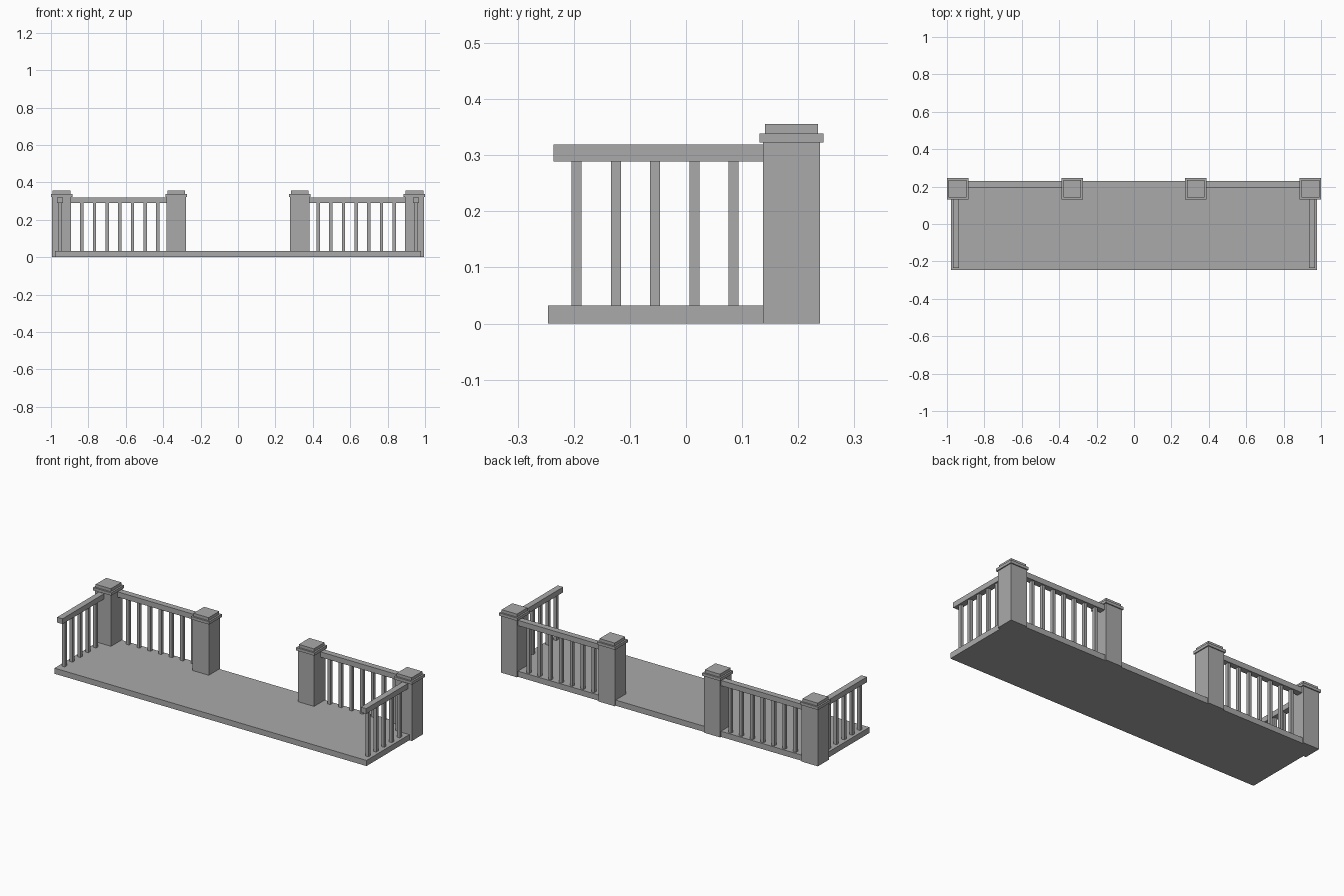
import bpy

cube = bpy.data.objects.get("Cube")
if cube:
    bpy.data.objects.remove(cube, do_unlink=True)

grey = bpy.data.materials.new("stone_grey")
grey.use_nodes = True
colour = (0.4, 0.4, 0.4, 1)
grey.diffuse_color = colour
grey.node_tree.nodes["Principled BSDF"].inputs["Base Color"].default_value = colour


def box(name, x, y, z):
    """Box from (low, high) extents on each axis."""
    bpy.ops.mesh.primitive_cube_add(size=1, location=[sum(e) / 2 for e in (x, y, z)])
    obj = bpy.context.object
    obj.name = name
    obj.scale = [e[1] - e[0] for e in (x, y, z)]
    bpy.ops.object.transform_apply(location=False, rotation=False, scale=True)
    obj.data.materials.append(grey)
    return obj


def around(centre, half):
    return centre - half, centre + half


FLOOR_TOP, RAIL_BOTTOM, RAIL_TOP = 0.032, 0.289, 0.319
POST_Y, OUTER_X, INNER_X = 0.188, 0.943, 0.33
RAIL_HALF, BAR_HALF = 0.017, 0.009
SIDE_X, BACK_Y = 0.952, 0.212


def post(name, x):
    """Square post with a two-step cap."""
    for part, half, z in (("shaft", 0.051, (0, 0.323)),
                          ("cap", 0.057, (0.323, 0.339)),
                          ("cap_top", 0.0475, (0.339, 0.356))):
        box(f"{name}_{part}", around(x, half), around(POST_Y, half), z)


# Floor slab
box("floor", (-0.978, 0.978), (-0.246, 0.231), (0, FLOOR_TOP))

for side, s in (("left", 1), ("right", -1)):
    # Posts at the corner and beside the opening
    post(f"{side}_corner_post", s * OUTER_X)
    post(f"{side}_inner_post", s * INNER_X)

    # Handrails
    box(f"{side}_side_rail", around(s * SIDE_X, RAIL_HALF), (-0.236, 0.14),
        (RAIL_BOTTOM, RAIL_TOP))
    box(f"{side}_back_rail", around(s * (OUTER_X + INNER_X) / 2, 0.257),
        around(BACK_Y, RAIL_HALF), (RAIL_BOTTOM, RAIL_TOP))

    # Balusters
    bar_z = (FLOOR_TOP, RAIL_BOTTOM)
    for i in range(5):
        box(f"{side}_side_baluster_{i + 1}", around(s * SIDE_X, BAR_HALF),
            around(-0.195 + 0.07 * i, BAR_HALF), bar_z)
    for i in range(7):
        box(f"{side}_back_baluster_{i + 1}", around(s * (0.429 + 0.0677 * i), BAR_HALF),
            around(BACK_Y, BAR_HALF), bar_z)
